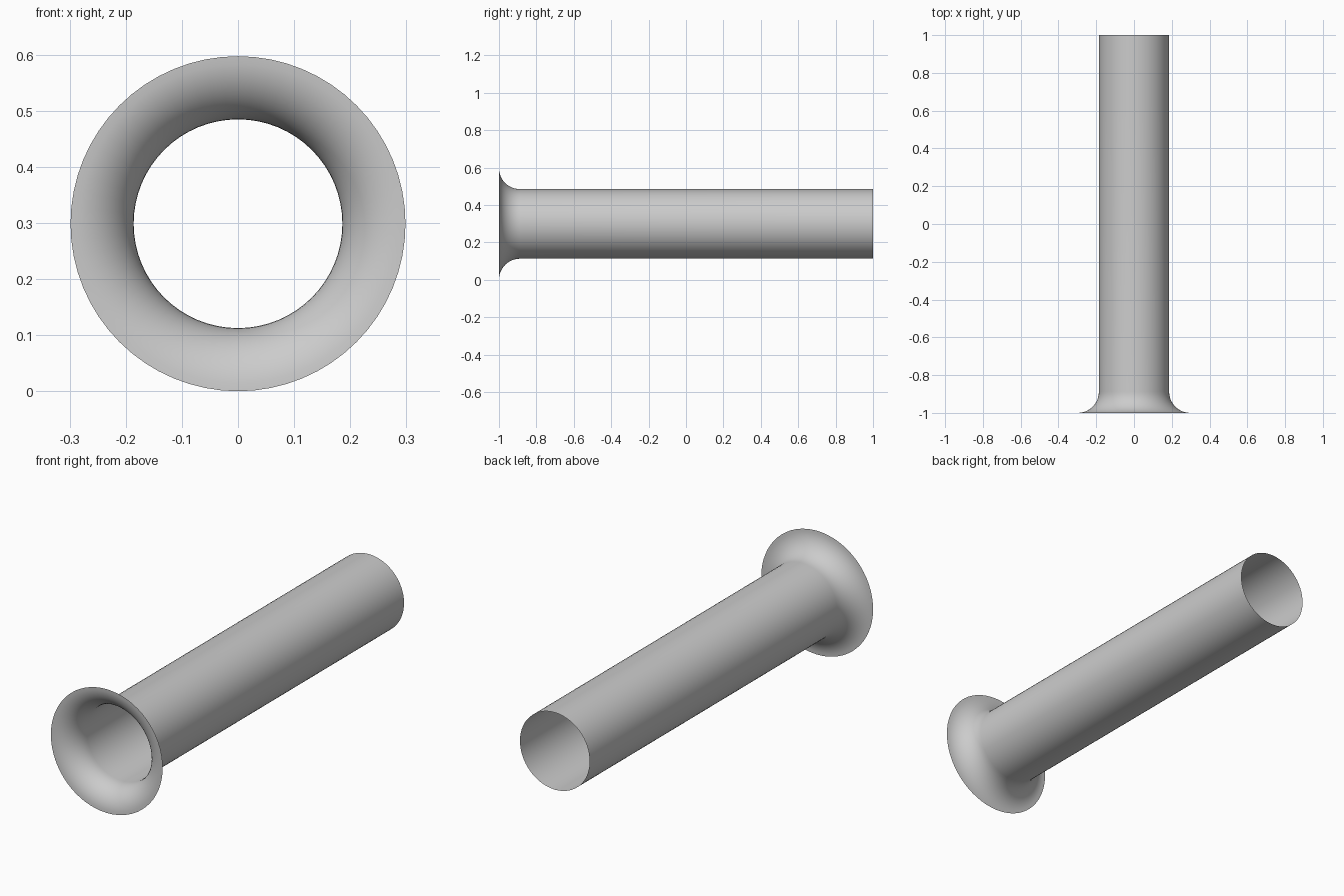
import bpy, bmesh, math

if "Cube" in bpy.data.objects:
    bpy.data.objects.remove(bpy.data.objects["Cube"])

SEGMENTS = 64
TUBE_R, RIM_R, CENTRE_Z = 0.186, 0.2985, 0.2985
FLARE = RIM_R - TUBE_R
STEPS = 12

# Profile (y, radius): quarter-round flare at the front, then a straight tube
profile = []
for i in range(STEPS + 1):
    a = math.pi / 2 * i / STEPS
    profile.append((-1 + FLARE * (1 - math.cos(a)), RIM_R - FLARE * math.sin(a)))
profile += [(0.62, TUBE_R), (1.0, TUBE_R)]

# Thin open shell: spin the profile around the y axis
bm = bmesh.new()
rings = []
for y, r in profile:
    rings.append([bm.verts.new((r * math.cos(2 * math.pi * k / SEGMENTS), y,
                                CENTRE_Z + r * math.sin(2 * math.pi * k / SEGMENTS)))
                  for k in range(SEGMENTS)])
for near, far in zip(rings, rings[1:]):
    for k in range(SEGMENTS):
        n = (k + 1) % SEGMENTS
        face = bm.faces.new((near[k], far[k], far[n], near[n]))
        face.smooth = True
# Face the outside of the tube outwards
bm.normal_update()
bm.faces.ensure_lookup_table()
last = bm.faces[-1]
c = last.calc_center_median()
if last.normal.x * c.x + last.normal.z * (c.z - CENTRE_Z) < 0:
    bmesh.ops.reverse_faces(bm, faces=bm.faces[:])

mesh = bpy.data.meshes.new("flared_tube")
bm.to_mesh(mesh)
bm.free()
bpy.context.collection.objects.link(bpy.data.objects.new("flared_tube", mesh))
